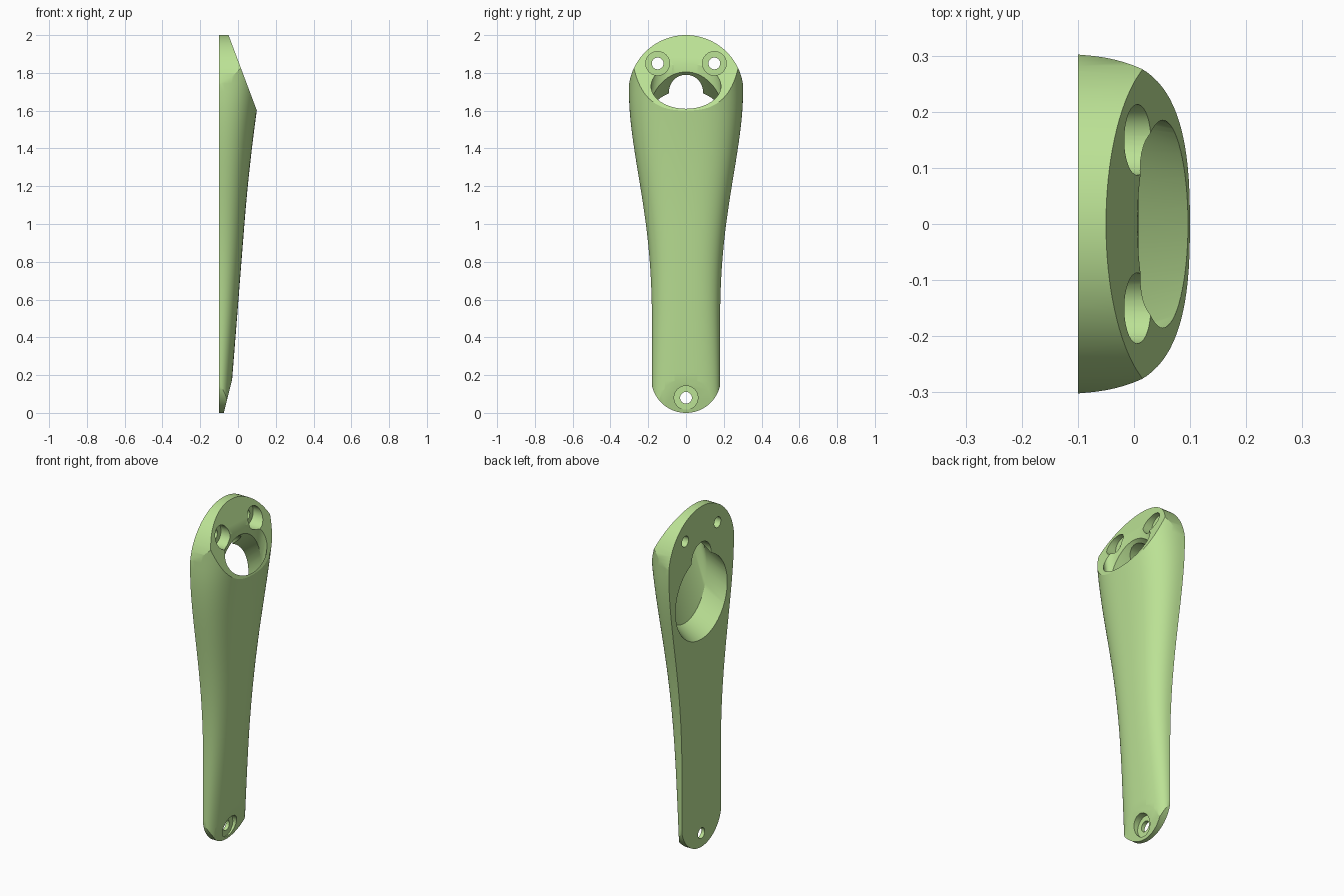
import bpy, bmesh, math
from mathutils import Vector

if "Cube" in bpy.data.objects:
    bpy.data.objects.remove(bpy.data.objects["Cube"])


def new_object(name, bm):
    bmesh.ops.recalc_face_normals(bm, faces=bm.faces)
    mesh = bpy.data.meshes.new(name)
    bm.to_mesh(mesh)
    bm.free()
    ob = bpy.data.objects.new(name, mesh)
    bpy.context.collection.objects.link(ob)
    return ob


def loft(rings):
    bm = bmesh.new()
    vs = [[bm.verts.new(p) for p in r] for r in rings]
    n = len(vs[0])
    for a, b in zip(vs, vs[1:]):
        for i in range(n):
            j = (i + 1) % n
            bm.faces.new((a[i], a[j], b[j], b[i]))
    bm.faces.new(vs[0])
    bm.faces.new(vs[-1])
    bmesh.ops.recalc_face_normals(bm, faces=bm.faces)
    return bm


def boolean(target, cutter, op='DIFFERENCE'):
    cutter.hide_render = True
    mod = target.modifiers.new("cut", 'BOOLEAN')
    mod.operation, mod.solver, mod.object = op, 'MANIFOLD', cutter
    bpy.ops.object.select_all(action='DESELECT')
    bpy.context.view_layer.objects.active = target
    target.select_set(True)
    bpy.ops.object.modifier_apply(modifier=mod.name)
    bpy.data.objects.remove(cutter)


# Stepped drill along x from (x, radius) pairs
def drill(target, y, z, steps):
    rings = [[(x, y + r * math.cos(math.tau * i / 48), z + r * math.sin(math.tau * i / 48))
              for i in range(48)] for x, r in steps]
    boolean(target, new_object("drill", loft(rings)))


# Body: D-shaped sections, wider and deeper towards the top
def section(z):
    t = min(max((z - 0.4) / 1.3, 0), 1) ** 1.4
    w = 0.18 + 0.122 * t * t * (3 - 2 * t)
    d = 0.1 - 0.045 + 0.079 * z + 0.018 * (max(0, z - 1) / 0.6) ** 2
    pts = []
    for i in range(49):
        a = math.pi * i / 48
        c, s = math.cos(a), math.sin(a)
        u = max(s, 0) ** 0.755
        pts.append((-0.1 + d * u,
                    w * (1 - 0.055 * u) * math.copysign(abs(c) ** 0.755, c), z))
    return pts


bm = loft([section(-0.05 + 2.1 * i / 48) for i in range(49)])

# Slanted cuts at the top and bottom of the front
for co, no in (((-0.05, 0, 2), (0.4, 0, 0.15)), ((-0.075, 0, 0), (0.19, 0, -0.047))):
    bmesh.ops.bisect_plane(bm, geom=bm.verts[:] + bm.edges[:] + bm.faces[:],
                           dist=1e-6, plane_co=co, plane_no=Vector(no).normalized(),
                           clear_outer=True)
    edges = [e for e in bm.edges if e.is_boundary]
    bmesh.ops.holes_fill(bm, edges=edges, sides=0)
body = new_object("arm_body", bm)

# Rounded outline trims both ends
outline = []
for r, cz, start in ((0.305, 1.695, 0), (0.185, 0.185, math.pi)):
    for i in range(49):
        a = start + math.pi * i / 48
        outline.append((r * math.cos(a), cz + r * math.sin(a)))
    if start == 0:
        outline.append((-0.32, 1.5))
outline.append((0.32, 1.5))
boolean(body, new_object("outline", loft([[(x, y, z) for y, z in outline]
                                          for x in (-0.3, 0.4)])), 'INTERSECT')

# Screw holes with counterbores
for y, z, floor in ((-0.15, 1.85, -0.05), (0.15, 1.85, -0.05), (0, 0.08, -0.078)):
    drill(body, y, z, ((-0.2, 0.031), (floor, 0.031), (floor, 0.063), (0.2, 0.063)))


# Slanting passage from the round back opening to the oval front opening
def oval(cz, ry, rz, x=None, shift=0):
    pts = []
    for i in range(64):
        a = math.tau * i / 64
        z = cz + rz * math.sin(a)
        px = x if x is not None else -0.05 + (2 - z) * 0.375
        pts.append((px + shift, ry * math.cos(a), z + shift))
    return pts


boolean(body, new_object("passage", loft([
    oval(1.465, 0.24, 0.245, -0.13), oval(1.465, 0.24, 0.245, -0.1),
    oval(1.545, 0.205, 0.26, 0.008), oval(1.73, 0.185, 0.12),
    oval(1.73, 0.185, 0.12, shift=0.04)])))

# Round notch above the back opening
drill(body, 0, 1.7, ((-0.2, 0.09), (0.0, 0.09)))

bpy.ops.object.select_all(action='DESELECT')
body.select_set(True)
bpy.context.view_layer.objects.active = body
bpy.ops.object.shade_smooth_by_angle(angle=math.radians(25))
mat = bpy.data.materials.new("light_green")
mat.diffuse_color = (0.50, 0.76, 0.30, 1)
mat.use_nodes = True
mat.node_tree.nodes["Principled BSDF"].inputs["Base Color"].default_value = mat.diffuse_color
body.data.materials.clear()
body.data.materials.append(mat)
for p in body.data.polygons:
    p.material_index = 0
